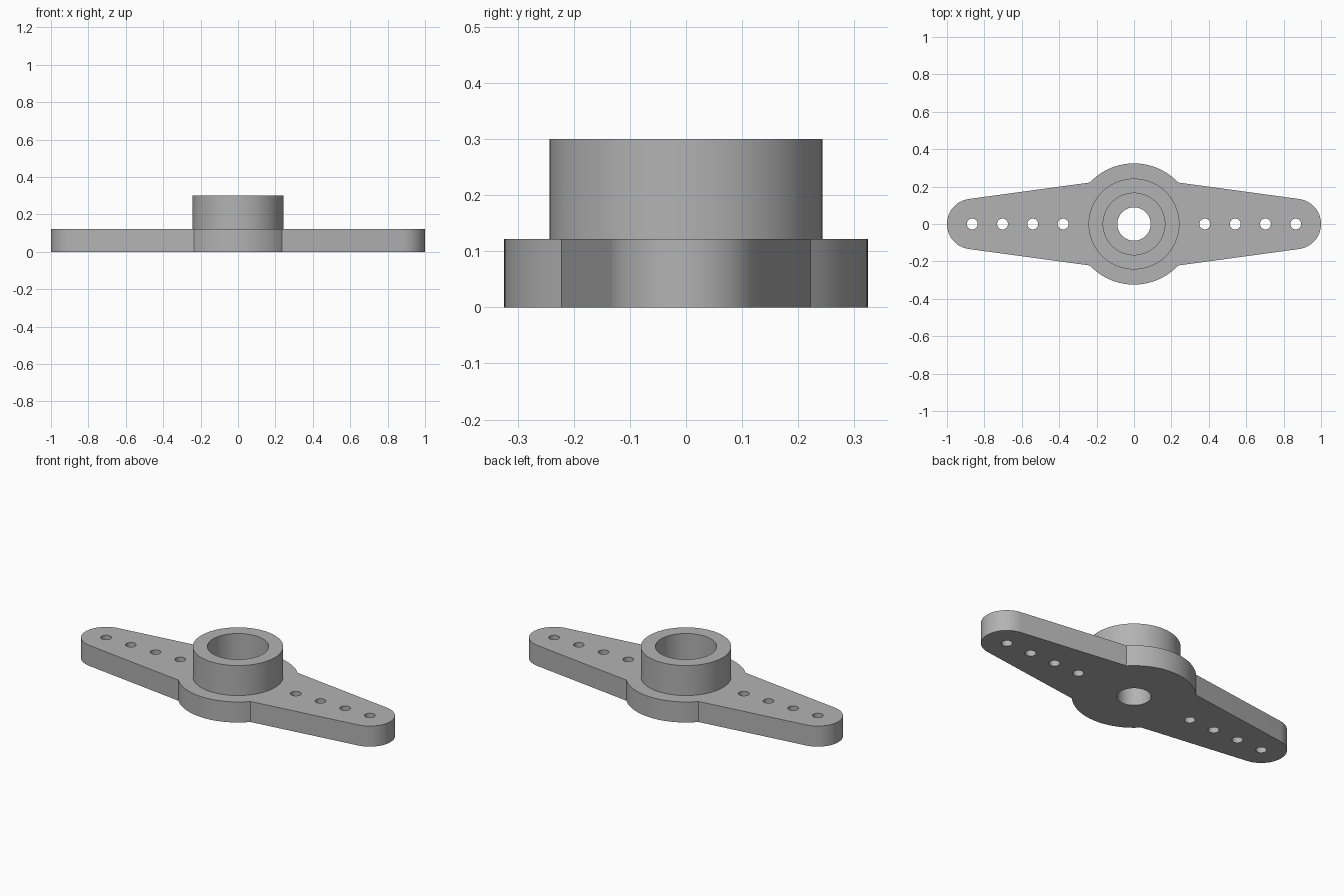
import bpy, bmesh
from math import radians, cos, sin

cube = bpy.data.objects.get("Cube")
if cube:
    bpy.data.objects.remove(cube, do_unlink=True)

PLATE_TOP, BOSS_TOP = 0.122, 0.3
TIP_X, TIP_R, HUB_R = 0.865, 0.135, 0.324

grey = bpy.data.materials.new("plain grey")
grey.use_nodes = True
colour = (0.45, 0.45, 0.45, 1)
grey.diffuse_color = colour
grey.node_tree.nodes["Principled BSDF"].inputs["Base Color"].default_value = colour


def arc(cx, r, start, end, steps):
    """Points along an arc centred on the x axis, angles in degrees."""
    angles = [radians(start + (end - start) * i / steps) for i in range(steps + 1)]
    return [(cx + r * cos(a), r * sin(a)) for a in angles]


def circle(cx, r, sides):
    return arc(cx, r, 0, 360, sides)[:-1]


def prism(name, outline, z0, z1):
    """Extrude a closed outline between two heights."""
    bm = bmesh.new()
    base = bm.faces.new([bm.verts.new((x, y, z0)) for x, y in outline])
    top = bmesh.ops.extrude_face_region(bm, geom=[base], use_keep_orig=True)
    verts = [v for v in top["geom"] if isinstance(v, bmesh.types.BMVert)]
    bmesh.ops.translate(bm, verts=verts, vec=(0, 0, z1 - z0))
    bmesh.ops.recalc_face_normals(bm, faces=bm.faces)
    mesh = bpy.data.meshes.new(name)
    bm.to_mesh(mesh)
    bm.free()
    mesh.materials.append(grey)
    obj = bpy.data.objects.new(name, mesh)
    bpy.context.collection.objects.link(obj)
    return obj


def combine(target, tool, operation):
    """Apply a boolean and discard the tool object."""
    mod = target.modifiers.new(operation, "BOOLEAN")
    mod.operation, mod.object, mod.solver = operation, tool, "EXACT"
    bpy.context.view_layer.objects.active = target
    bpy.ops.object.modifier_apply(modifier=mod.name)
    bpy.data.objects.remove(tool, do_unlink=True)


# Arm plate: round hub with two tapered, round-ended arms
outline = (arc(TIP_X, TIP_R, -82, 82, 32) + arc(0, HUB_R, 43.2, 136.8, 32)
           + arc(-TIP_X, TIP_R, 98, 262, 32) + arc(0, HUB_R, 223.2, 316.8, 32))
horn = prism("double_arm_horn", outline, 0, PLATE_TOP)

# Raised boss with a blind bore and a smaller through hole
combine(horn, prism("boss", circle(0, 0.243, 96), 0.05, BOSS_TOP), "UNION")
combine(horn, prism("bore", circle(0, 0.165, 72), PLATE_TOP - 0.002, 0.4), "DIFFERENCE")
combine(horn, prism("screw_hole", circle(0, 0.089, 64), -0.1, 0.4), "DIFFERENCE")

# Row of small holes along each arm
for side in (-1, 1):
    for i in range(4):
        x = side * (0.379 + 0.162 * i)
        combine(horn, prism("arm_hole", circle(x, 0.029, 32), -0.1, 0.4), "DIFFERENCE")

# Smooth curved walls, keep rims crisp
bpy.ops.object.select_all(action="DESELECT")
horn.select_set(True)
bpy.context.view_layer.objects.active = horn
bpy.ops.object.shade_smooth_by_angle(angle=radians(30))
